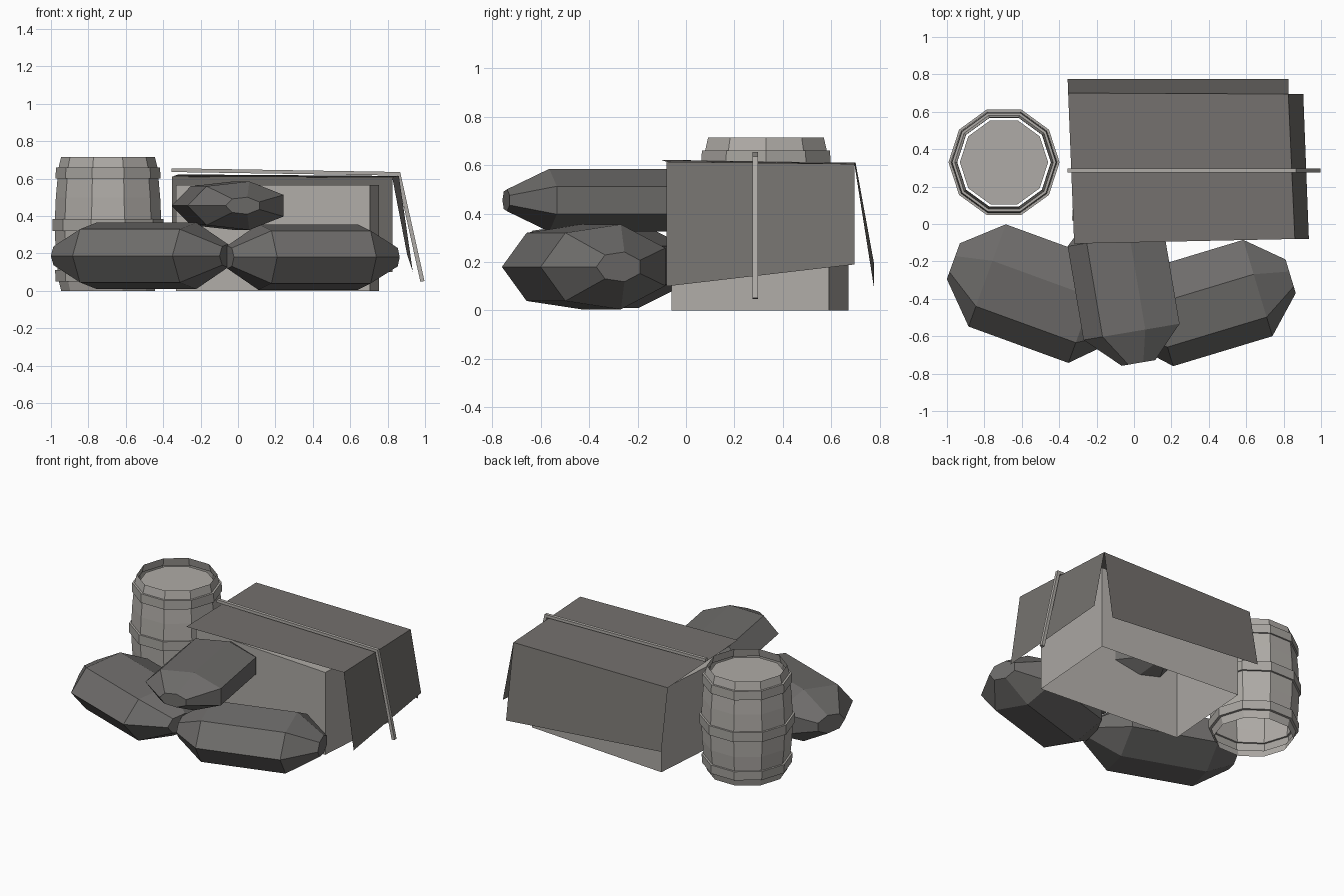
import bpy
from math import cos, sin, pi, radians

if "Cube" in bpy.data.objects:
    bpy.data.objects.remove(bpy.data.objects["Cube"])


def material(name, rgb):
    m = bpy.data.materials.new(name)
    m.diffuse_color = (*rgb, 1)
    m.use_nodes = True
    m.node_tree.nodes["Principled BSDF"].inputs["Base Color"].default_value = m.diffuse_color
    return m


WOOD = material("pale wood", (0.43, 0.41, 0.385))
HOOP = material("hoop grey", (0.39, 0.375, 0.35))
TARP = material("tarp grey", (0.175, 0.165, 0.155))
SACK = material("sack grey", (0.155, 0.15, 0.145))


def make(name, verts, faces, mats, loc=(0, 0, 0), turn=0):
    mesh = bpy.data.meshes.new(name)
    mesh.from_pydata(verts, [], faces)
    for m in mats:
        mesh.materials.append(m)
    ob = bpy.data.objects.new(name, mesh)
    ob.location = loc
    ob.rotation_euler.z = radians(turn)
    bpy.context.collection.objects.link(ob)
    return ob


def bridge(rings, n):
    """Quads between successive rings of n vertices."""
    return [(r * n + i, r * n + (i + 1) % n, (r + 1) * n + (i + 1) % n, (r + 1) * n + i)
            for r in range(rings - 1) for i in range(n)]


# Barrel: open ten-sided shell with stepped hoops, and a sunken lid
BARREL = (-0.695, 0.33, 0)
profile = [(0.0, 0.25), (0.05, 0.263), (0.05, 0.28), (0.11, 0.283), (0.11, 0.27),
           (0.21, 0.28), (0.32, 0.284), (0.32, 0.297), (0.385, 0.297), (0.385, 0.284),
           (0.5, 0.279), (0.6, 0.27), (0.6, 0.281), (0.66, 0.278), (0.66, 0.264), (0.715, 0.251)]
N = 10
ring = [(cos(2 * pi * i / N), sin(2 * pi * i / N)) for i in range(N)]
barrel = make("barrel", [(r * c, r * s, z) for z, r in profile for c, s in ring],
              bridge(len(profile), N), [WOOD, HOOP], BARREL)
for p in barrel.data.polygons:
    if p.index // N in (2, 7, 12):
        p.material_index = 1
make("barrel_lid", [(0.236 * c, 0.236 * s, 0.665) for c, s in ring],
     [tuple(range(N))], [WOOD], BARREL)


# Sacks: seven-sided bodies with tapered ends, a ridge on the local -y side
def sack(name, loc, turn, body, tip, radius, height):
    n = 7
    rings = [(-tip, 0.35), (-body, 1), (body, 1), (tip, 0.35)]
    verts = [(x, radius * k * cos(pi + 2 * pi * i / n), height * k * sin(pi + 2 * pi * i / n))
             for x, k in rings for i in range(n)]
    faces = bridge(4, n) + [tuple(reversed(range(n))), tuple(range(3 * n, 4 * n))]
    make(name, verts, faces, [SACK], loc, turn)


sack("left_sack", (-0.513, -0.358, 0.187), -20, 0.284, 0.48, 0.306, 0.182)
sack("right_sack", (0.393, -0.409, 0.18), 16.8, 0.277, 0.463, 0.283, 0.18)
sack("top_sack", (-0.042, -0.324, 0.455), -80.4, 0.254, 0.424, 0.274, 0.133)

# Crate: box with an open bottom, turned slightly
hx, hy, h = 0.52, 0.326, 0.565
corners = [(-hx, -hy), (hx, -hy), (hx, hy), (-hx, hy)]
make("crate", [(x, y, z) for z in (0, h) for x, y in corners],
     bridge(2, 4) + [(4, 5, 6, 7)], [WOOD], (0.2115, 0.305, 0), -4.4)

# Tarp: single sheet with a top, a right flap and a back flap
make("tarp", [(-0.32, -0.105, 0.622), (0.86, -0.08, 0.614), (0.825, 0.695, 0.605), (-0.352, 0.70, 0.61),
              (0.935, -0.08, 0.10), (0.905, 0.695, 0.19),
              (0.825, 0.775, 0.10), (-0.355, 0.775, 0.20)],
     [(0, 1, 2, 3), (1, 4, 5, 2), (3, 2, 6, 7)], [TARP])

# Strap: thin band over the tarp and down its right side
path = [(-0.355, 0.655, -0.355, 0.635), (0.867, 0.635, 0.85, 0.616), (0.997, 0.052, 0.975, 0.048)]
verts = [v for xo, zo, xi, zi in path
         for v in ((xo, 0.275, zo), (xo, 0.297, zo), (xi, 0.297, zi), (xi, 0.275, zi))]
make("strap", verts, bridge(3, 4) + [(3, 2, 1, 0), (8, 9, 10, 11)], [WOOD])

# Consistent outward normals on the closed parts
import bmesh
for ob in bpy.data.objects:
    if ob.name != "tarp":
        bm = bmesh.new()
        bm.from_mesh(ob.data)
        bmesh.ops.recalc_face_normals(bm, faces=bm.faces)
        bm.to_mesh(ob.data)
        bm.free()
